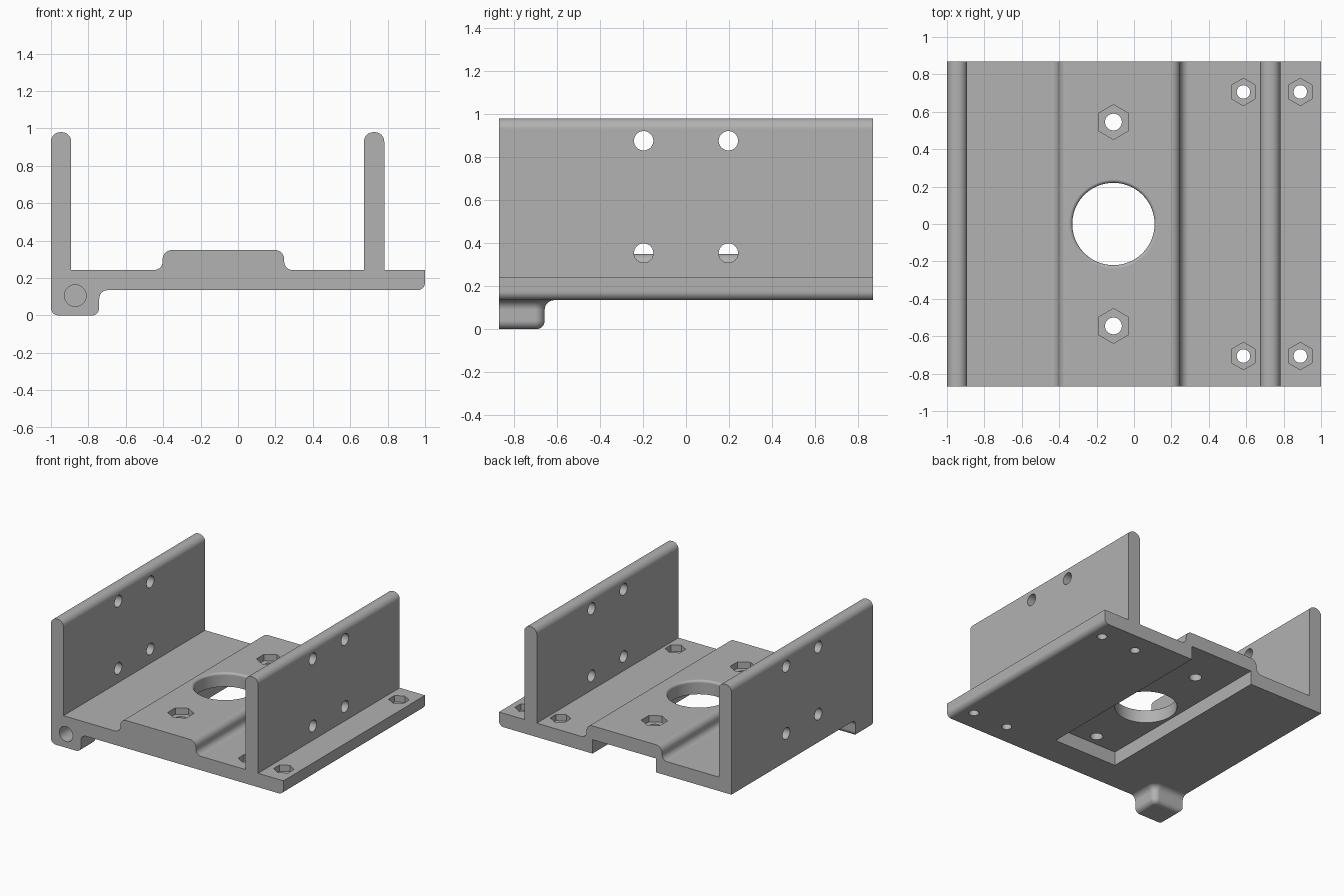
import bpy, bmesh, math
from mathutils import Matrix, Vector

if "Cube" in bpy.data.objects:
    bpy.data.objects.remove(bpy.data.objects["Cube"])

Y = 0.87                      # half depth
HX = -0.11                    # centre line of the bore and its bolts

grey = bpy.data.materials.new("plain grey")
grey.diffuse_color = (0.445, 0.445, 0.445, 1)
grey.use_nodes = True
grey.node_tree.nodes["Principled BSDF"].inputs["Base Color"].default_value = grey.diffuse_color


def arc(cx, cz, r, a0, a1, n=8):
    """Points on an arc, angles in degrees."""
    return [(cx + r * math.cos(math.radians(a0 + (a1 - a0) * i / n)),
             cz + r * math.sin(math.radians(a0 + (a1 - a0) * i / n))) for i in range(n + 1)]


def loft(name, rings):
    """Closed solid through a list of rings with equal point counts."""
    bm = bmesh.new()
    vs = [[bm.verts.new(p) for p in ring] for ring in rings]
    n = len(vs[0])
    for a, b in zip(vs, vs[1:]):
        for i in range(n):
            bm.faces.new((a[i], a[(i + 1) % n], b[(i + 1) % n], b[i]))
    bm.faces.new(vs[0][::-1])
    bm.faces.new(vs[-1])
    bmesh.ops.recalc_face_normals(bm, faces=bm.faces)
    me = bpy.data.meshes.new(name)
    bm.to_mesh(me)
    bm.free()
    ob = bpy.data.objects.new(name, me)
    bpy.context.collection.objects.link(ob)
    me.materials.append(grey)
    return ob


def lathe(name, loc, axis, profile, n=40):
    """Stack of regular polygons (radius, distance) along an axis from loc."""
    m = Matrix.Translation(loc) @ Vector(axis).to_track_quat('Z', 'Y').to_matrix().to_4x4()
    return loft(name, [[m @ Vector((r * math.sin(2 * math.pi * i / n),
                                    r * math.cos(2 * math.pi * i / n), d))
                        for i in range(n)] for r, d in profile])


def combine(ob, tool, op):
    bpy.context.view_layer.objects.active = ob
    mod = ob.modifiers.new("cut", 'BOOLEAN')
    mod.operation, mod.solver, mod.object = op, 'EXACT', tool
    bpy.ops.object.modifier_apply(modifier=mod.name)
    bpy.data.objects.remove(tool)


# Main body: base plate, two walls and raised centre as one profile
R, F = 0.05, 0.045
profile = [(-1, 0.135)]
profile += arc(0.96, 0.175, 0.04, -90, 0)
profile += [(1, 0.243), (0.782, 0.243)]
profile += arc(0.732, 0.93, R, 0, 90) + arc(0.724, 0.93, R, 90, 180)
profile += [(0.674, 0.243)]
profile += arc(0.247 + F, 0.243 + F, F, 270, 180)
profile += arc(0.247 - R, 0.35 - R, R, 0, 90)
profile += arc(-0.403 + R, 0.35 - R, R, 90, 180)
profile += arc(-0.403 - F, 0.243 + F, F, 0, -90)
profile += [(-0.892, 0.243)]
profile += arc(-0.942, 0.93, R, 0, 90) + arc(-0.95, 0.93, R, 90, 180)
body = loft("bracket_body", [[(x, y, z) for x, z in profile] for y in (-Y, Y)])

# Corner foot: rounded at the bottom, flared where it meets the plate
def foot_ring(off, left, z):
    xr, yb, r = -0.742 + off, -0.657 + off, 0.045 + off
    corner = arc(xr - r, yb - r, r, 0, 90)
    return [(x, y, z) for x, y in [(left, -Y), (xr, -Y)] + corner + [(left, yb)]]

rings = [foot_ring(x, -1 - x, z) for x, z in arc(-0.04, 0.04, 0.04, -90, 0)]
rings += [foot_ring(x, -1, z) for x, z in arc(0.045, 0.09, 0.045, 180, 90)]
rings += [foot_ring(0.045, -1, 0.19)]
combine(body, loft("corner_foot", rings), 'UNION')

# Underside channel, open at the back
channel = [(-0.352, -0.63), (0.195, -0.63), (0.195, 1), (-0.352, 1)]
combine(body, loft("channel_cutter", [[(x, y, z) for x, y in channel] for z in (0.05, 0.243)]),
        'DIFFERENCE')

# Large bore with a softened upper rim
rim = [(0.238 - dx, z) for dx, z in arc(0, 0.332, 0.018, 0, 90, 6)]
rim = [(0.238 - 0.018 * math.cos(math.radians(a)), 0.332 + 0.018 * math.sin(math.radians(a)))
       for a in range(0, 91, 15)]
combine(body, lathe("bore_cutter", (HX, 0, 0), (0, 0, 1), [(0.22, 0)] + rim + [(0.238, 0.5)], 72),
        'DIFFERENCE')

# Bolt holes with hexagonal nut pockets
bolts = [(HX, s * 0.545, 0.35, 0.093, 0.045) for s in (-1, 1)]
bolts += [(x, s * 0.706, 0.243, 0.073, 0.036) for x in (0.585, 0.889) for s in (-1, 1)]
for x, y, top, r_hex, r_hole in bolts:
    combine(body, lathe("bolt_cutter", (x, y, 0), (0, 0, 1), [(r_hole, 0), (r_hole, top + 0.1)], 32),
            'DIFFERENCE')
    combine(body, lathe("nut_cutter", (x, y, 0), (0, 0, 1), [(r_hex, top - 0.05), (r_hex, top + 0.05)], 6),
            'DIFFERENCE')

# Holes through both walls
for x in (-0.946, 0.728):
    for y in (-0.197, 0.197):
        for z in (0.354, 0.876):
            combine(body, lathe("wall_cutter", (x - 0.1, y, z), (1, 0, 0),
                                [(0.045, 0), (0.045, 0.2)], 32), 'DIFFERENCE')

# Blind hole in the front of the foot
combine(body, lathe("foot_cutter", (-0.87, -1, 0.106), (0, 1, 0), [(0.058, 0), (0.058, 0.29)]),
        'DIFFERENCE')

# Smooth fillets, crisp flat faces
bpy.ops.object.select_all(action='DESELECT')
body.select_set(True)
bpy.context.view_layer.objects.active = body
bpy.ops.object.shade_smooth_by_angle(angle=math.radians(30))
wn = body.modifiers.new("flat faces", 'WEIGHTED_NORMAL')
wn.keep_sharp = True
